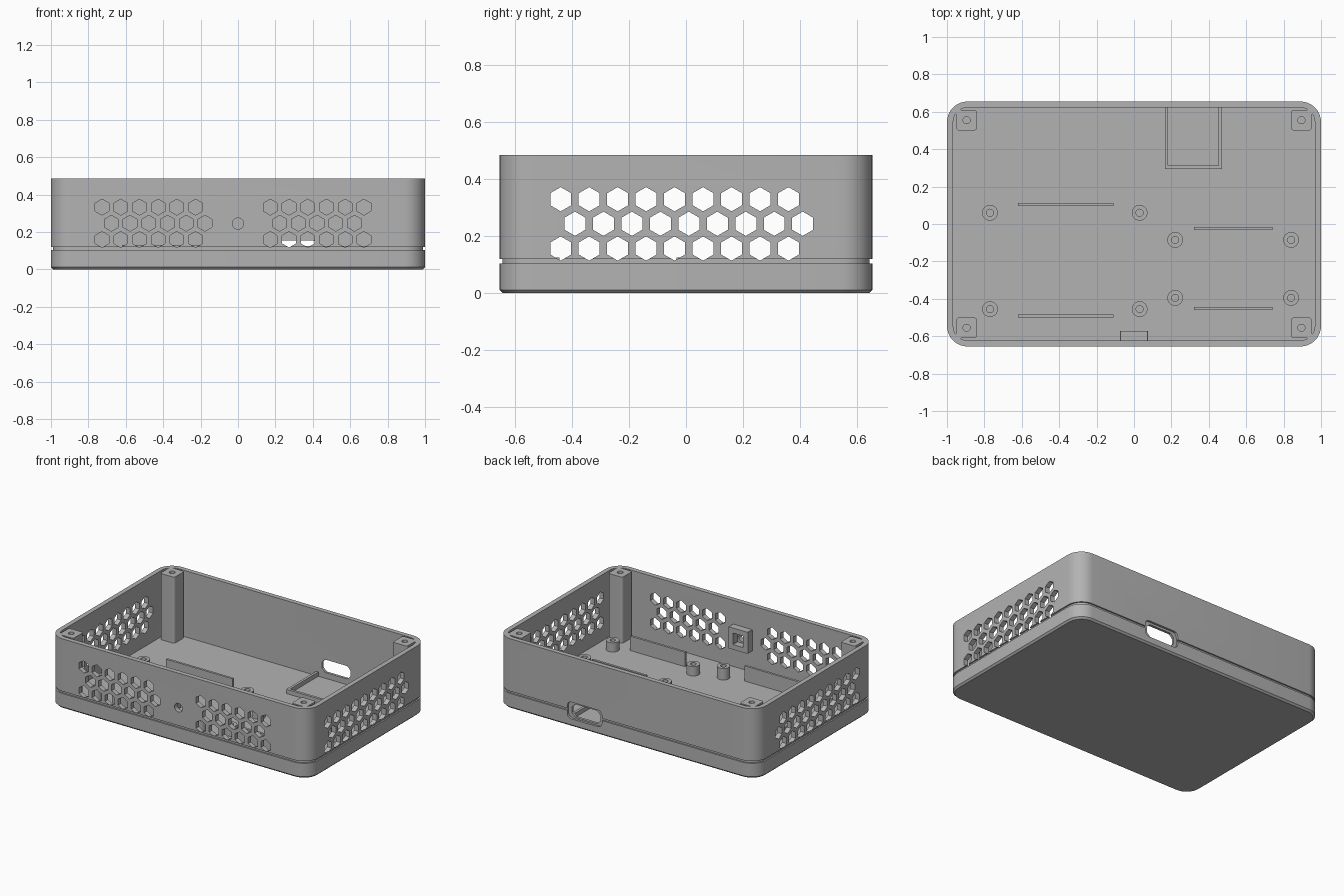
import bpy, bmesh, math
from mathutils import Matrix, Vector

if "Cube" in bpy.data.objects:
    bpy.data.objects.remove(bpy.data.objects["Cube"], do_unlink=True)

grey = bpy.data.materials.new("matte grey")
grey.use_nodes = True
COLOUR = (0.45, 0.45, 0.45, 1)
grey.diffuse_color = COLOUR
grey.node_tree.nodes["Principled BSDF"].inputs["Base Color"].default_value = COLOUR

HX, HY, RAD = 1.0, 0.655, 0.11
WALL, FLOOR, SEAM, SEAM_TOP, TOP = 0.033, 0.025, 0.105, 0.12, 0.485
UPRIGHT = Matrix.Rotation(math.radians(90), 4, "X")   # local z -> -y, local y -> z
parts = []


def finish(name, bm, part=True):
    bmesh.ops.recalc_face_normals(bm, faces=bm.faces)
    mesh = bpy.data.meshes.new(name)
    bm.to_mesh(mesh)
    bm.free()
    obj = bpy.data.objects.new(name, mesh)
    bpy.context.scene.collection.objects.link(obj)
    if part:
        mesh.materials.append(grey)
        parts.append(obj)
    else:
        obj.hide_render = True
    return obj


def rounded(hx, hy, r, z, segs=8):
    """Rounded rectangle loop; a circle when hx = hy = r, chamfered when segs = 1."""
    pts = []
    for q, (sx, sy) in enumerate([(1, 1), (-1, 1), (-1, -1), (1, -1)]):
        for i in range(segs + 1):
            a = math.pi / 2 * (q + i / segs)
            pts.append(Vector((sx * (hx - r) + r * math.cos(a),
                               sy * (hy - r) + r * math.sin(a), z)))
    return pts


def loft(name, loops, at=(0, 0, 0), ring=False, rot=Matrix(), part=True):
    """Skin successive loops; cap both ends, or join last to first for a ring."""
    bm = bmesh.new()
    m = Matrix.Translation(at) @ rot
    rows = [[bm.verts.new(m @ p) for p in loop] for loop in loops]
    pairs = list(zip(rows, rows[1:]))
    if ring:
        pairs.append((rows[-1], rows[0]))
    else:
        bm.faces.new(rows[0])
        bm.faces.new(rows[-1])
    for a, b in pairs:
        for i in range(len(a)):
            j = (i + 1) % len(a)
            bm.faces.new((a[i], a[j], b[j], b[i]))
    bmesh.ops.remove_doubles(bm, verts=bm.verts, dist=1e-5)
    return finish(name, bm, part)


def box(name, x0, x1, y0, y1, z0, z1):
    bm = bmesh.new()
    bmesh.ops.create_cube(bm, size=1, matrix=Matrix.Translation(
        ((x0 + x1) / 2, (y0 + y1) / 2, (z0 + z1) / 2))
        @ Matrix.Diagonal((x1 - x0, y1 - y0, z1 - z0, 1)))
    return finish(name, bm)


def case_loop(inset, z):
    return rounded(HX - inset, HY - inset, RAD - inset, z)


# Base tray with chamfered foot and recessed seam lip
base = loft("base_tray", [case_loop(*p) for p in [
    (0.012, 0), (0, 0.012), (0, SEAM), (0.01, SEAM), (0.01, SEAM_TOP),
    (WALL, SEAM_TOP), (WALL, FLOOR)]])

# Upper wall, open at the top
wall = loft("upper_wall", [case_loop(*p) for p in [
    (0, SEAM_TOP), (0, TOP), (WALL, TOP), (WALL, SEAM_TOP)]], ring=True)

# Cutters: honeycomb vents and button hole
bm = bmesh.new()
PITCH, HEX = 0.1, 0.0425
ROWS = (0.333, 0.247, 0.16)


def prism(sides, r, depth, matrix):
    bmesh.ops.create_cone(bm, cap_ends=True, segments=sides, radius1=r, radius2=r,
                          depth=depth, matrix=matrix)


for row, z in enumerate(ROWS):
    shift = PITCH / 2 if row == 1 else 0
    for start, count in ((-0.727, 6), (0.173, 5 if row == 1 else 6)):
        for i in range(count):
            prism(6, HEX, 0.2, Matrix.Translation(
                (start + shift + i * PITCH, -HY, z)) @ UPRIGHT)
    for side in (-1, 1):
        for i in range(9):
            prism(6, HEX, 0.2, Matrix.Translation(
                (side * HX, -0.44 + shift + i * PITCH, z - 0.003))
                @ Matrix.Rotation(math.radians(90), 4, "Z") @ UPRIGHT)
prism(24, 0.03, 0.2, Matrix.Translation((0, -HY, 0.245)) @ UPRIGHT)
vents = finish("vent_cutter", bm, part=False)

# Cutters: cable port with its outer recess
port = loft("port_cutter", [rounded(0.11, 0.045, 0.025, z, 1) for z in (-0.1, 0.1)],
            (0.32, HY, 0.11), rot=UPRIGHT, part=False)
recess = loft("recess_cutter", [rounded(0.133, 0.058, 0.03, z, 3) for z in (-0.1, 0.015)],
              (0.322, HY, 0.112), rot=UPRIGHT, part=False)

cutters = (vents, port, recess)
for obj in (base, wall):
    for cutter in cutters:
        mod = obj.modifiers.new("cut", "BOOLEAN")
        mod.operation, mod.solver, mod.object = "DIFFERENCE", "EXACT", cutter
    deps = bpy.context.evaluated_depsgraph_get()
    mesh = bpy.data.meshes.new_from_object(obj.evaluated_get(deps))
    obj.modifiers.clear()
    obj.data = mesh
for cutter in cutters:
    bpy.data.objects.remove(cutter, do_unlink=True)

# Corner screw posts, each tied to the wall by a web
for sx, xname in ((-1, "right"), (1, "left")):
    for sy, yname in ((-1, "front"), (1, "back")):
        tag = f"{yname}_{xname}"
        loft("screw_post_" + tag, [
            rounded(0.055, 0.055, 0.016, FLOOR - 0.005), rounded(0.055, 0.055, 0.016, TOP),
            rounded(0.019, 0.019, 0.019, TOP), rounded(0.019, 0.019, 0.019, 0.2)],
            (sx * 0.895, sy * 0.555, 0))
        xs, ys = sorted((sx * 0.925, sx * 0.953)), sorted((sy * 0.585, sy * 0.613))
        box("post_web_" + tag, *xs, *ys, FLOOR - 0.005, TOP - 0.001)

# Board standoffs with screw holes
for group, xs, ys, top in (("large", (-0.77, 0.03), (0.06, -0.455), 0.105),
                           ("small", (0.22, 0.84), (-0.085, -0.395), 0.09)):
    for x in xs:
        for y in ys:
            loft(f"{group}_board_standoff", [rounded(r, r, r, z) for r, z in [
                (0.042, FLOOR - 0.005), (0.042, top), (0.019, top), (0.019, FLOOR + 0.005)]],
                (x, y, 0))

# Board guide fins
for group, x0, x1, ys, top in (("large", -0.62, -0.11, (0.103, -0.493), 0.13),
                               ("small", 0.32, 0.74, (-0.025, -0.452), 0.125)):
    for y in ys:
        box(f"{group}_board_fin", x0, x1, y - 0.008, y + 0.008, FLOOR - 0.005, top)

# Charger holder: low three-sided frame below the port
box("holder_front", 0.165, 0.47, 0.295, 0.313, FLOOR - 0.005, 0.055)
for x in (0.165, 0.452):
    box("holder_side", x, x + 0.018, 0.31, 0.623, FLOOR - 0.005, 0.055)

# Button housing inside the front wall
loft("button_housing", [rounded(h, h, 0.003, z, 1) for h, z in [
    (0.075, 0.005), (0.075, -0.05), (0.04, -0.05), (0.04, 0.005)]],
    (0, -HY + WALL, 0.245), ring=True, rot=UPRIGHT)

# Smooth the rounded corners, keep edges crisp
bpy.ops.object.select_all(action="DESELECT")
for obj in parts:
    obj.select_set(True)
bpy.context.view_layer.objects.active = base
bpy.ops.object.shade_smooth_by_angle(angle=math.radians(30))
